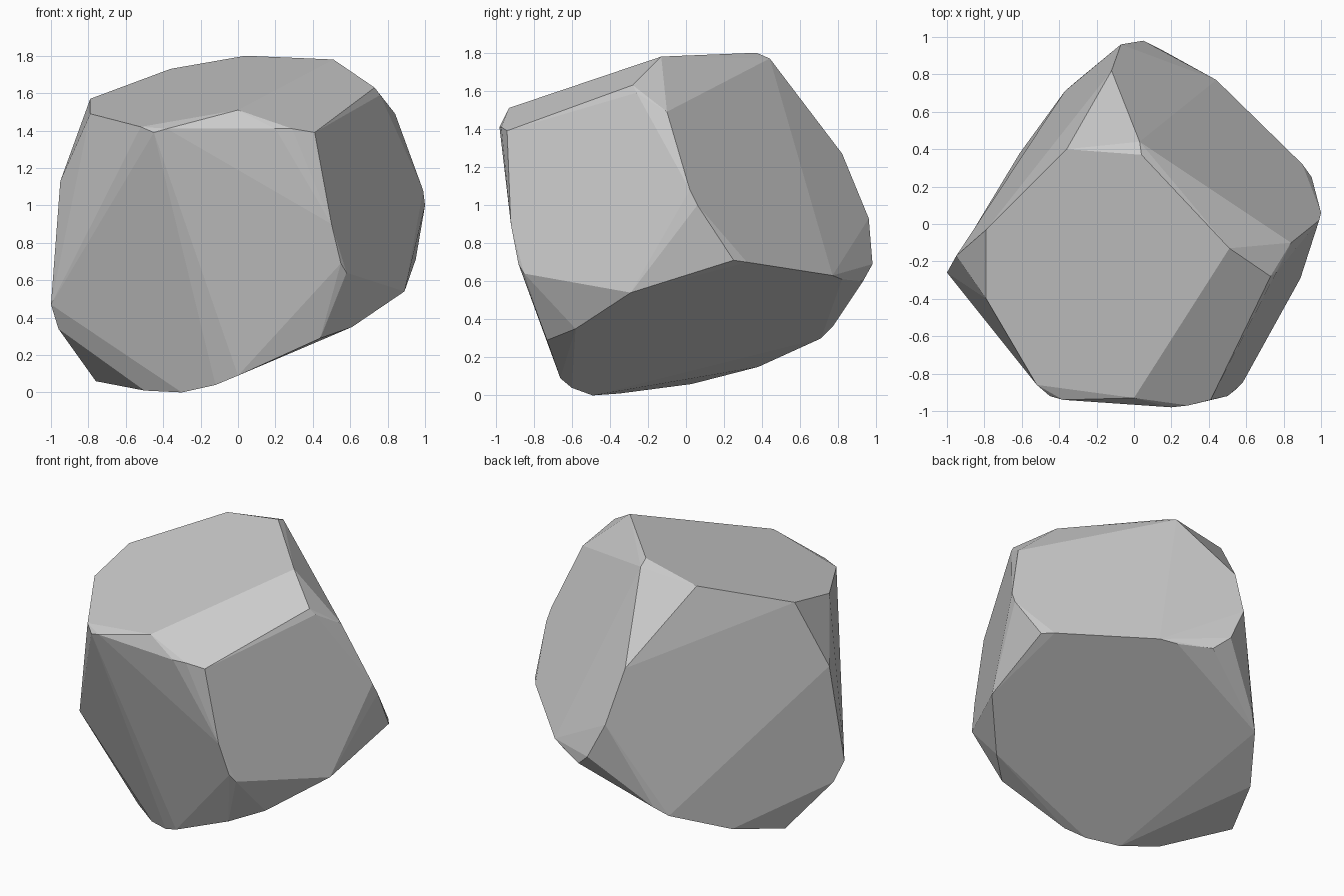
import bpy
import bmesh
import math

# Remove the default object only
default_cube = bpy.data.objects.get("Cube")
if default_cube:
    bpy.data.objects.remove(default_cube, do_unlink=True)


def make_material(name, colour):
    material = bpy.data.materials.new(name)
    material.use_nodes = True
    material.diffuse_color = colour
    for node in material.node_tree.nodes:
        if node.type == "BSDF_PRINCIPLED":
            node.inputs["Base Color"].default_value = colour
            node.inputs["Roughness"].default_value = 0.9
    return material


def add_faceted_stone(name, corner_groups, material, flatten_angle):
    """Wrap the corners in a convex shell, then merge nearly flat neighbours."""
    bm = bmesh.new()
    for group in corner_groups:
        for corner in group:
            bm.verts.new(corner)

    # Convex shell around the corners
    shell = bmesh.ops.convex_hull(bm, input=bm.verts[:])
    leftovers = set(shell["geom_interior"]) | set(shell["geom_unused"])
    loose = [item for item in leftovers if isinstance(item, bmesh.types.BMVert)]
    bmesh.ops.delete(bm, geom=loose, context="VERTS")

    # Broad chiselled facets
    bmesh.ops.dissolve_limit(
        bm,
        angle_limit=math.radians(flatten_angle),
        verts=bm.verts[:],
        edges=bm.edges[:],
    )
    bmesh.ops.recalc_face_normals(bm, faces=bm.faces[:])

    mesh = bpy.data.meshes.new(name)
    bm.to_mesh(mesh)
    bm.free()
    mesh.materials.append(material)
    for polygon in mesh.polygons:
        polygon.use_smooth = False
    stone = bpy.data.objects.new(name, mesh)
    bpy.context.collection.objects.link(stone)
    return stone


# Sloping crown facet and its bevelled rim
crown = [
    (0, -.93, 1.51), (.51, -.13, 1.78), (.04, .37, 1.8), (.03, .44, 1.77),
    (-.36, .4, 1.73), (-.79, -.03, 1.57), (-.79, -.4, 1.49),
    (-.52, -.86, 1.42), (.73, -.28, 1.63), (.76, -.26, 1.59),
]

# Shoulder corners below the crown
shoulder = [
    (-.45, -.92, 1.39), (-.38, -.94, 1.41), (.2, -.98, 1.41),
    (.29, -.97, 1.41), (.41, -.94, 1.39), (.84, -.1, 1.49),
    (-.12, .82, 1.27), (-.95, -.17, 1.13),
]

# Widest corners around the middle
girdle = [
    (.99, .02, 1.08), (1, .06, 1), (.95, .25, .71), (.9, .32, .7),
    (-.07, .96, .93), (.05, .98, .69), (.5, -.92, .9), (.55, -.88, .69),
    (.58, -.85, .64), (.89, -.29, .54), (.44, .77, .63), (.34, .82, .61),
    (.15, .93, .6), (-1, -.26, .47),
]

# Undercut foot
foot = [
    (.61, -.58, .35), (.44, -.73, .29), (0, -.66, .09), (-.12, -.6, .04),
    (-.3, -.49, 0), (-.5, -.35, .01), (-.76, .03, .06), (-.61, .38, .15),
    (-.37, .71, .3), (-.3, .77, .36), (-.96, -.2, .34),
]

stone_grey = make_material("stone grey", (0.6, 0.6, 0.6, 1))
add_faceted_stone("boulder", [crown, shoulder, girdle, foot], stone_grey, 5)
